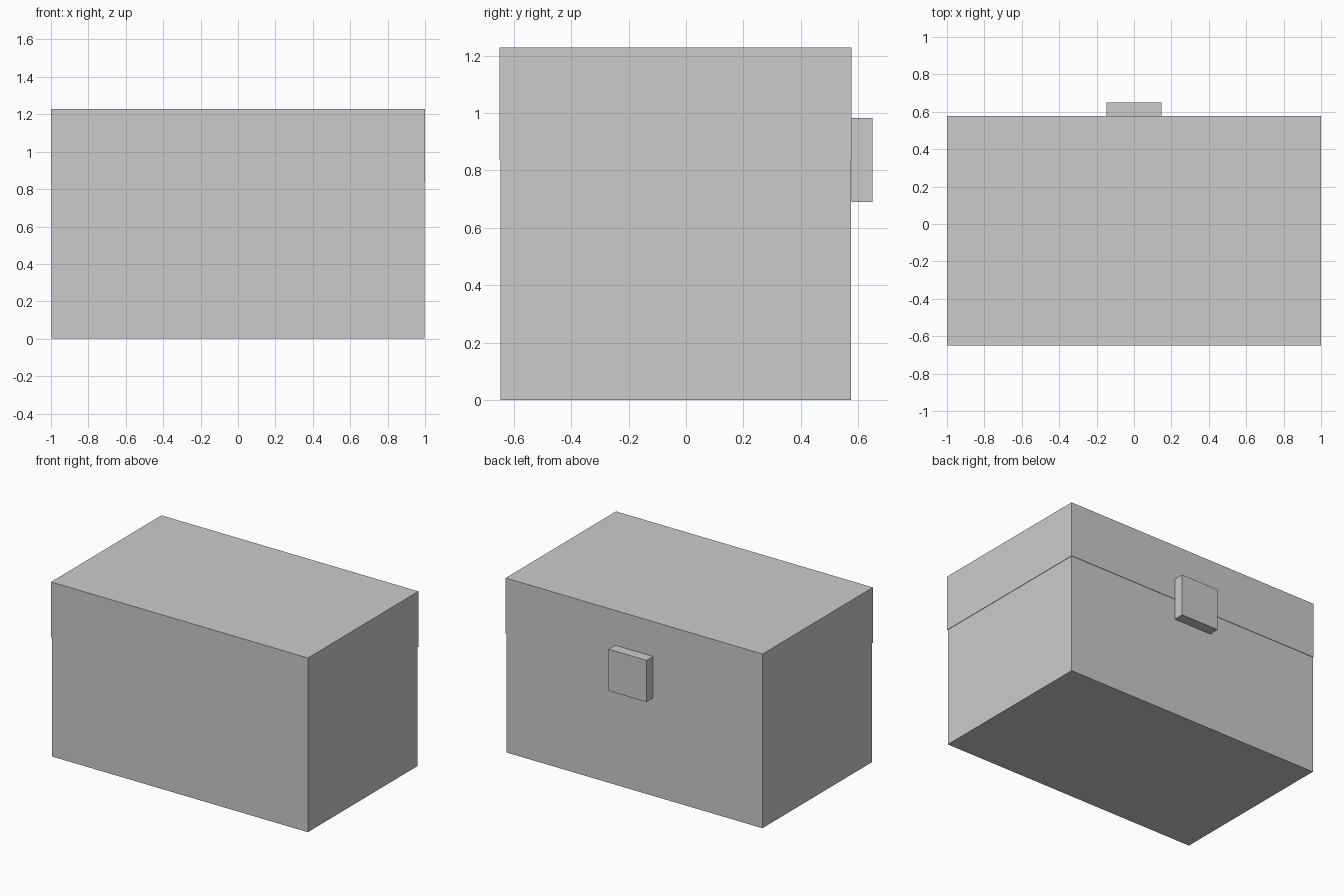
import bpy
import bmesh
from mathutils import Vector

if "Cube" in bpy.data.objects:
    bpy.data.objects.remove(bpy.data.objects["Cube"])


def box(name, lo, hi):
    """Axis-aligned box between two opposite corners."""
    lo, hi = Vector(lo), Vector(hi)
    bm = bmesh.new()
    bmesh.ops.create_cube(bm, size=1)
    bmesh.ops.scale(bm, vec=hi - lo, verts=bm.verts)
    bmesh.ops.translate(bm, vec=(lo + hi) / 2, verts=bm.verts)
    mesh = bpy.data.meshes.new(name)
    bm.to_mesh(mesh)
    bm.free()
    obj = bpy.data.objects.new(name, mesh)
    bpy.context.collection.objects.link(obj)
    return obj


FRONT, BACK = -0.65, 0.577
SEAM, TOP = 0.838, 1.228
INSET = 0.003

# Chest body, a hair narrower than the lid
box("chest_body", (-1 + INSET, FRONT + INSET, 0), (1 - INSET, BACK - INSET, SEAM))

# Lid closing over the body
box("chest_lid", (-1, FRONT, SEAM), (1, BACK, TOP))

# Latch straddling the seam
box("latch", (-0.147, BACK, 0.69), (0.147, 0.65, 0.983))
